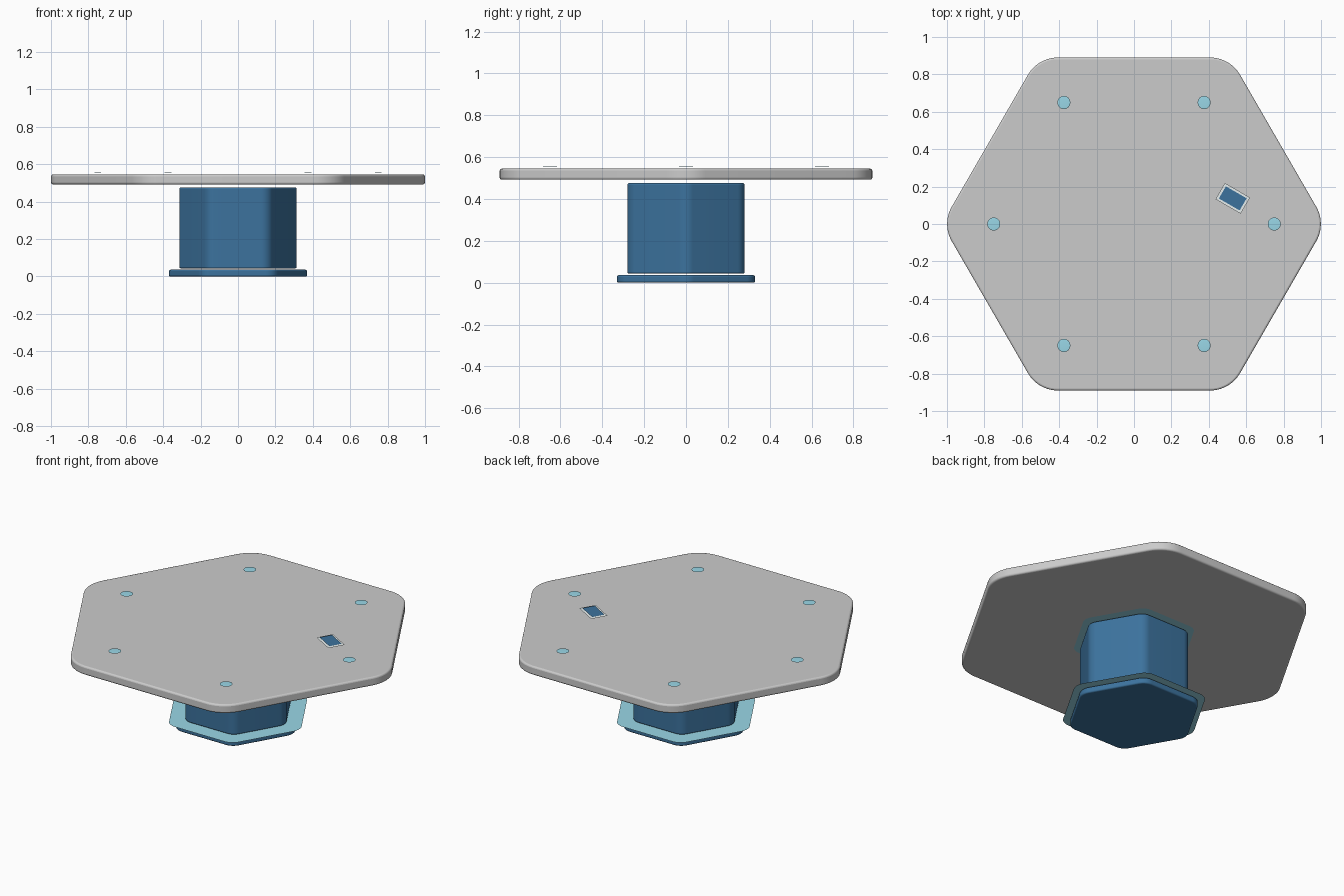
import bpy, bmesh
from math import radians, cos, sin, pi
from mathutils import Matrix

if "Cube" in bpy.data.objects:
    bpy.data.objects.remove(bpy.data.objects["Cube"])


def material(name, rgb):
    m = bpy.data.materials.new(name)
    m.diffuse_color = (*rgb, 1)
    m.use_nodes = True
    m.node_tree.nodes["Principled BSDF"].inputs["Base Color"].default_value = m.diffuse_color
    return m


BLUE = material("deep_blue", (0.045, 0.17, 0.34))
GLOW = material("pale_blue", (0.32, 0.68, 0.80))
WHITE = material("light_grey", (0.8, 0.86, 0.86))


def finish(name, bm, mat=None, smooth=True):
    me = bpy.data.meshes.new(name)
    bm.normal_update()
    bm.to_mesh(me)
    bm.free()
    ob = bpy.data.objects.new(name, me)
    bpy.context.collection.objects.link(ob)
    if mat:
        me.materials.append(mat)
    bpy.ops.object.select_all(action='DESELECT')
    ob.select_set(True)
    bpy.context.view_layer.objects.active = ob
    if smooth:
        bpy.ops.object.shade_smooth_by_angle(angle=radians(35))
    return ob


def hexagon(name, apothem, r, z0, z1, mat=None, bevel=0.0):
    """Hexagon with rounded corners; a flat sheet when z0 == z1."""
    bm = bmesh.new()
    steps, verts = 10, []
    centre = (apothem - r) / cos(pi / 6)
    for k in range(6):
        a = k * pi / 3
        for i in range(steps + 1):
            t = a - pi / 6 + i / steps * pi / 3
            verts.append(bm.verts.new((centre * cos(a) + r * cos(t),
                                       centre * sin(a) + r * sin(t), z0)))
    face = bm.faces.new(verts)
    if z1 > z0:
        ext = bmesh.ops.extrude_face_region(bm, geom=[face], use_keep_orig=True)
        top = [v for v in ext["geom"] if isinstance(v, bmesh.types.BMVert)]
        bmesh.ops.translate(bm, verts=top, vec=(0, 0, z1 - z0))
        bmesh.ops.recalc_face_normals(bm, faces=bm.faces)
    ob = finish(name, bm, mat)
    if bevel:
        mod = ob.modifiers.new("edge_round", 'BEVEL')
        mod.width, mod.segments = bevel, 3
        mod.limit_method, mod.angle_limit = 'ANGLE', radians(50)
    return ob


# Tabletop, pedestal and foot
hexagon("tabletop", 0.89, 0.185, 0.492, 0.545, bevel=0.01)
hexagon("pedestal", 0.28, 0.065, 0.043, 0.476, BLUE, bevel=0.008)
hexagon("foot", 0.33, 0.075, 0.0, 0.036, BLUE, bevel=0.008)

# Thin light sheets above and below the pedestal
hexagon("lower_light_sheet", 0.367, 0.08, 0.0415, 0.0415, GLOW)
hexagon("upper_light_sheet", 0.31, 0.07, 0.488, 0.488, GLOW)

# Six flattened indicator lights
for k in range(6):
    a = k * pi / 3
    bm = bmesh.new()
    bmesh.ops.create_uvsphere(bm, u_segments=24, v_segments=12, radius=0.035)
    bmesh.ops.scale(bm, verts=bm.verts, vec=(1, 1, 0.04))
    bmesh.ops.translate(bm, verts=bm.verts, vec=(0.75 * cos(a), 0.75 * sin(a), 0.556))
    finish(f"indicator_light_{k + 1}", bm, GLOW)


# Angled data pad: frame sheet and screen sheet
def sheet(name, w, d, z, mat):
    bm = bmesh.new()
    bmesh.ops.create_grid(bm, x_segments=1, y_segments=1, size=0.5)
    bmesh.ops.transform(bm, verts=bm.verts, matrix=(
        Matrix.Translation((0.528, 0.137, z)) @ Matrix.Rotation(radians(-30), 4, 'Z')
        @ Matrix.Diagonal((w, d, 1, 1))))
    finish(name, bm, mat, smooth=False)


sheet("pad_frame", 0.155, 0.1, 0.557, WHITE)
sheet("pad_screen", 0.128, 0.075, 0.561, BLUE)
